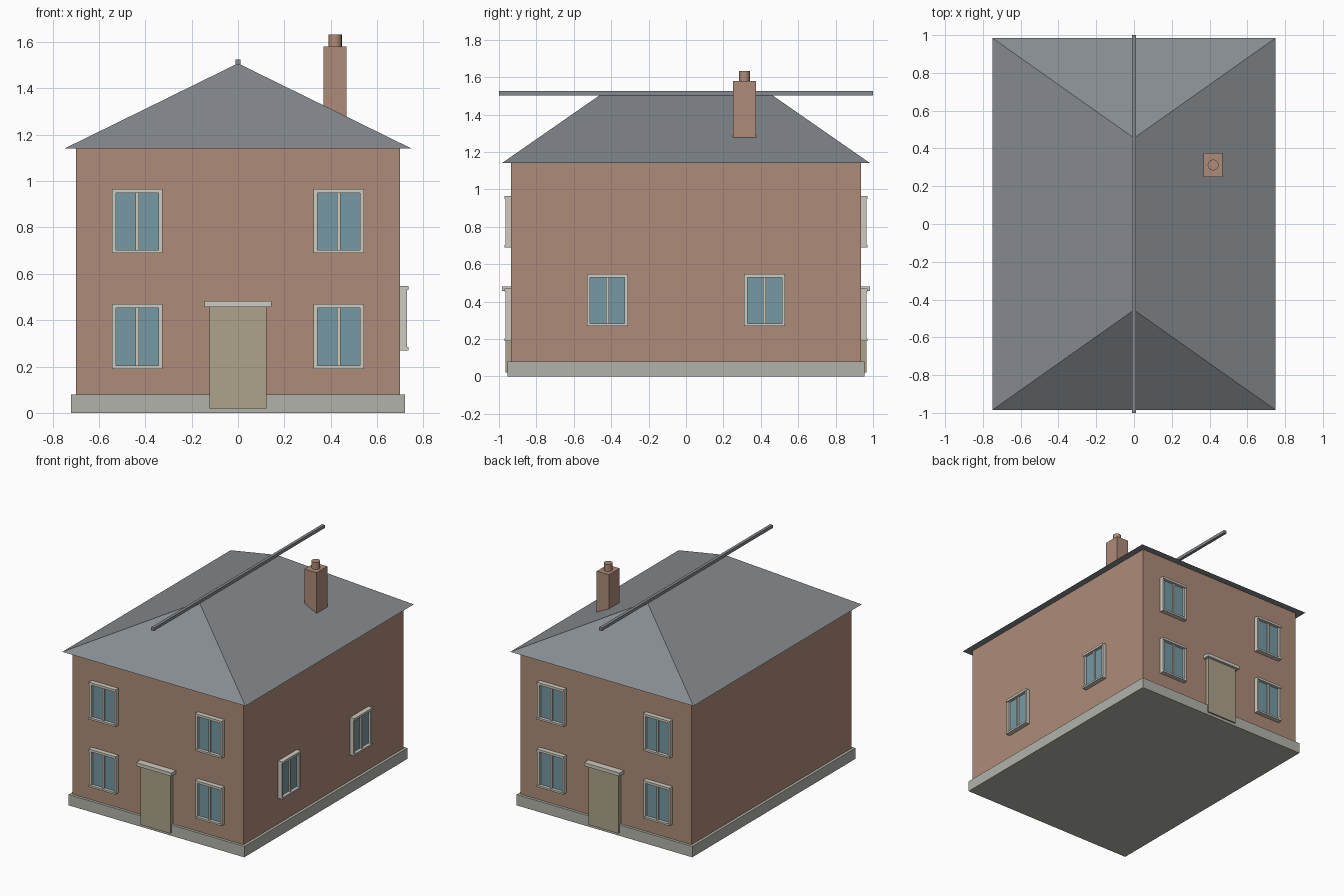
import bpy, bmesh
from mathutils import Matrix, Vector

if "Cube" in bpy.data.objects:
    bpy.data.objects.remove(bpy.data.objects["Cube"])

WX, WY, EAVE = 0.70, 0.935, 1.14      # wall half sizes and eaves height


def material(name, rgb):
    m = bpy.data.materials.new(name)
    m.diffuse_color = (*rgb, 1)
    m.use_nodes = True
    m.node_tree.nodes["Principled BSDF"].inputs["Base Color"].default_value = m.diffuse_color
    return m


BRICK = material("brick", (0.42, 0.26, 0.19))
SLATE = material("slate", (0.24, 0.26, 0.28))
STONE = material("stone", (0.45, 0.45, 0.41))
TRIM = material("trim", (0.62, 0.60, 0.53))
GLASS = material("glass", (0.18, 0.32, 0.37))
DOOR = material("door_paint", (0.42, 0.37, 0.26))


def finish(name, bm, mat):
    bmesh.ops.recalc_face_normals(bm, faces=bm.faces)
    mesh = bpy.data.meshes.new(name)
    bm.to_mesh(mesh)
    bm.free()
    mesh.materials.append(mat)
    ob = bpy.data.objects.new(name, mesh)
    bpy.context.collection.objects.link(ob)
    return ob


def boxes(name, spans, mat, place=lambda a, b, c: (a, b, c)):
    """One object from boxes (a0, a1, b0, b1, c0, c1), mapped to world by place."""
    bm = bmesh.new()
    for a0, a1, b0, b1, c0, c1 in spans:
        p, q = Vector(place(a0, b0, c0)), Vector(place(a1, b1, c1))
        size = [abs(v) for v in q - p]
        bmesh.ops.create_cube(bm, size=1, matrix=Matrix.Translation((p + q) / 2) @ Matrix.Diagonal((*size, 1)))
    return finish(name, bm, mat)


# Wall frames: across, outward from wall, up
def front(u, d, z): return (u, -WY - d, z)
def back(u, d, z): return (u, WY + d, z)
def right(u, d, z): return (WX + d, u, z)


def window(name, place, u, z0, z1):
    w, t = 0.109, 0.017
    a, b = u - w, u + w
    boxes(name + "_frame", [
        (a, b, -0.01, 0.035, z1 - t, z1),
        (a, b, -0.01, 0.035, z0, z0 + t * 0.8),
        (a, a + t, -0.01, 0.029, z0 + t * 0.8, z1 - t),
        (b - t, b, -0.01, 0.029, z0 + t * 0.8, z1 - t),
        (u - 0.007, u + 0.007, -0.01, 0.024, z0 + t * 0.8, z1 - t)], TRIM, place)
    boxes(name + "_glass", [(a + t / 2, b - t / 2, -0.01, 0.012, z0 + t / 2, z1 - t / 2)], GLASS, place)


# Body
boxes("plinth", [(-0.72, 0.72, -0.955, 0.955, 0, 0.08)], STONE)
boxes("walls", [(-WX, WX, -WY, WY, 0.08, EAVE)], BRICK)

# Hipped roof
bm = bmesh.new()
c = [bm.verts.new((x, y, EAVE)) for x, y in ((-0.75, -0.985), (0.75, -0.985), (0.75, 0.985), (-0.75, 0.985))]
r0, r1 = (bm.verts.new((0, y, 1.508)) for y in (-0.455, 0.455))
for f in ((c[0], c[1], r0), (c[1], c[2], r1, r0), (c[2], c[3], r1), (c[3], c[0], r0, r1), c[::-1]):
    bm.faces.new(f)
finish("roof", bm, SLATE)
boxes("ridge_beam", [(-0.011, 0.011, -1, 1, 1.503, 1.525)], SLATE)

# Chimney
boxes("chimney_stack", [(0.369, 0.469, 0.25, 0.375, 1.2, 1.58)], BRICK)
bm = bmesh.new()
bmesh.ops.create_cone(bm, cap_ends=True, segments=16, radius1=0.029, radius2=0.029, depth=0.06,
                      matrix=Matrix.Translation((0.419, 0.3125, 1.602)))
pot = finish("chimney_pot", bm, BRICK)
bpy.context.view_layer.objects.active = pot
pot.select_set(True)
bpy.ops.object.shade_smooth_by_angle()

# Doors and windows on the front and back
for side, place in (("front", front), ("back", back)):
    boxes(side + "_door", [(-0.124, 0.124, -0.01, 0.031, 0.02, 0.457)], DOOR, place)
    boxes(side + "_door_lintel", [(-0.145, 0.145, -0.01, 0.05, 0.457, 0.482)], TRIM, place)
    for tag, u in (("left", -0.435), ("right", 0.435)):
        window(f"{side}_lower_{tag}_window", place, u, 0.19, 0.47)
        window(f"{side}_upper_{tag}_window", place, u, 0.69, 0.965)

# Windows on the right wall only
for tag, u in (("near", -0.42), ("far", 0.42)):
    window(f"side_{tag}_window", right, u, 0.27, 0.547)
